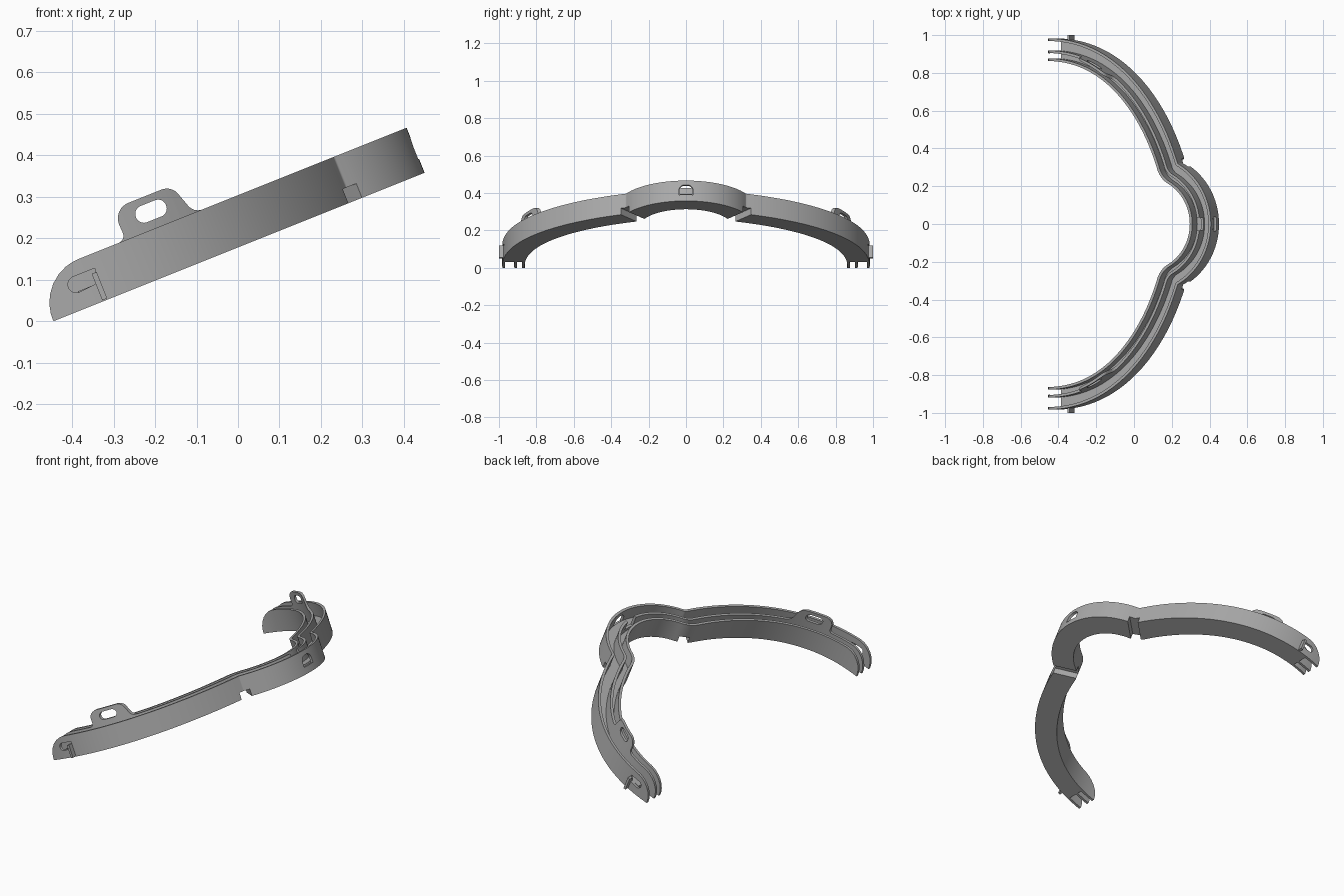
import bpy, bmesh, math
from mathutils import Matrix, Vector

cube = bpy.data.objects.get("Cube")
if cube:
    bpy.data.objects.remove(cube, do_unlink=True)

grey = bpy.data.materials.new("satin_grey")
grey.use_nodes = True
COLOUR = (0.4, 0.4, 0.4, 1)
grey.diffuse_color = COLOUR
grey.node_tree.nodes["Principled BSDF"].inputs["Base Color"].default_value = COLOUR

HEIGHT, FLOOR, WIDTH, THICK = 0.117, 0.045, 0.12, 0.014
TILT = Matrix.Translation((-0.445, 0, 0)) @ Matrix.Rotation(-math.atan(0.4), 4, 'Y')


def unit(deg):
    return Vector((math.cos(math.radians(deg)), math.sin(math.radians(deg))))


# Plan curve: list of (outer point, outward normal), mirrored across y = 0
def plan_curve():
    fillet = 0.01
    hub = Vector((0.598, 0))
    corner = hub + unit(60.5) * (0.366 + fillet)
    p0, c1, c2 = Vector((0, 0.982)), Vector((0.40, 1.0)), Vector((0.66, 0.68))
    p3 = corner - unit(18) * fillet
    half = [(Vector((-0.06, 0.979)), unit(92.6))]
    for i in range(40):
        t = i / 40
        s = 1 - t
        pos = p0 * s**3 + c1 * 3 * s * s * t + c2 * 3 * s * t * t + p3 * t**3
        tan = (c1 - p0) * s * s + (c2 - c1) * 2 * s * t + (p3 - c2) * t * t
        half.append((pos, Vector((-tan.y, tan.x)).normalized()))
    for i in range(9):
        n = unit(18 + 42.5 * i / 8)
        half.append((corner - n * fillet, n))
    for i in range(1, 25):
        n = unit(60.5 * (1 - i / 24))
        half.append((hub + n * 0.366, n))
    flip = [(Vector((p.x, -p.y)), Vector((n.x, -n.y))) for p, n in half[-2::-1]]
    return half + flip


CURVE = plan_curve()


def finish(name, bm):
    bmesh.ops.recalc_face_normals(bm, faces=bm.faces)
    mesh = bpy.data.meshes.new(name)
    bm.to_mesh(mesh)
    bm.free()
    ob = bpy.data.objects.new(name, mesh)
    bpy.context.collection.objects.link(ob)
    mesh.materials.append(grey)
    return ob


# Solid strip following the plan curve between two inward offsets
def strip(name, d0, d1, top):
    bm = bmesh.new()
    rings = []
    for p, n in CURVE:
        a, b = p - n * d0, p - n * d1
        rings.append([bm.verts.new((q.x, q.y, z))
                      for q, z in ((a, 0), (a, top), (b, top), (b, 0))])
    for r, s in zip(rings, rings[1:]):
        for i in range(4):
            j = (i + 1) % 4
            bm.faces.new((r[i], r[j], s[j], s[i]))
    bm.faces.new(rings[0])
    bm.faces.new(rings[-1][::-1])
    return finish(name, bm)


# Round polygon corners; each point is (a, b, radius)
def rounded(points, steps=8):
    out = []
    for i, (x, y, r) in enumerate(points):
        p = Vector((x, y))
        if r == 0:
            out.append(p)
            continue
        u = (Vector(points[i - 1][:2]) - p).normalized()
        v = (Vector(points[(i + 1) % len(points)][:2]) - p).normalized()
        half = u.angle(v) / 2
        a, b = p + u * r / math.tan(half), p + v * r / math.tan(half)
        c = p + (u + v).normalized() * r / math.sin(half)
        for k in range(steps + 1):
            d = (a - c).lerp(b - c, k / steps).normalized()
            out.append(c + d * r)
    return out


# Prism from a side outline (axis Y) or a front outline (axis X)
def prism(name, outline, axis, lo, hi):
    bm = bmesh.new()
    ends = []
    for e in (lo, hi):
        ends.append([bm.verts.new((p.x, e, p.y) if axis == 'Y' else (e, p.x, p.y))
                     for p in outline])
    n = len(outline)
    for i in range(n):
        j = (i + 1) % n
        bm.faces.new((ends[0][i], ends[0][j], ends[1][j], ends[1][i]))
    bm.faces.new(ends[0])
    bm.faces.new(ends[1][::-1])
    return finish(name, bm)


def cut(ob, cutter, operation='DIFFERENCE'):
    mod = ob.modifiers.new("cut", 'BOOLEAN')
    mod.object, mod.operation, mod.solver = cutter, operation, 'EXACT'
    bpy.context.view_layer.update()
    graph = bpy.context.evaluated_depsgraph_get()
    mesh = bpy.data.meshes.new_from_object(ob.evaluated_get(graph))
    ob.modifiers.clear()
    ob.data = mesh


def box_outline(a0, a1, b0, b1):
    return rounded([(a0, b0, 0), (a1, b0, 0), (a1, b1, 0), (a0, b1, 0)])


# Side outlines: plain wall and wall with eyelet tab
nose = [(0, -0.05, 0), (0, HEIGHT, 0.112)]
tail = [(1.1, HEIGHT, 0), (1.1, -0.05, 0)]
tab = [(0.235, HEIGHT, 0.018), (0.232, 0.198, 0.04),
       (0.385, 0.198, 0.035), (0.412, HEIGHT, 0.03)]
plain_side = prism("plain_side_cutter", rounded(nose + tail), 'Y', -1.2, 1.2)
tab_side = prism("tab_side_cutter", rounded(nose + tab + tail), 'Y', -1.2, 1.2)
floor_side = prism("floor_cutter", box_outline(0.082, 1.1, -0.1, 0.2), 'Y', -1.2, 1.2)

# Openings
eyelet = prism("eyelet_cutter", rounded(
    [(0.278, 0.138, 0.02), (0.356, 0.138, 0.02),
     (0.356, 0.18, 0.02), (0.278, 0.18, 0.02)]), 'Y', -1.2, 1.2)
end_window = prism("end_window_cutter", rounded(
    [(0.064, 0.04, 0.02), (0.128, 0.046, 0), (0.14, 0.082, 0),
     (0.064, 0.082, 0.02)]), 'Y', -1.2, 1.2)
centre_window = prism("centre_window_cutter", rounded(
    [(-0.038, 0.036, 0), (0.038, 0.036, 0),
     (0.038, 0.092, 0.03), (-0.038, 0.092, 0.03)]), 'X', 0.9, 1.1)
centre_gap = prism("centre_gap_cutter", box_outline(-0.035, 0.035, 0.062, 0.3), 'X', 0.7, 1.1)

# Grooves under the two bends
grooves = []
for side in (1, -1):
    g = prism("bend_groove_cutter", box_outline(-0.15, 0.15, -0.05, 0.037), 'Y', -0.028, 0.028)
    g.data.transform(Matrix.Translation((0.735, side * 0.285, 0))
                     @ Matrix.Rotation(side * math.radians(40), 4, 'Z'))
    grooves.append(g)

# Channel: floor and three walls
mid = WIDTH / 2 + 0.004
base = strip("channel_floor", THICK, WIDTH - THICK, FLOOR)
outer = strip("outer_wall", 0, THICK, HEIGHT + 0.02)
middle = strip("middle_wall", mid, mid + THICK, 0.23)
inner = strip("inner_wall", WIDTH - THICK, WIDTH, HEIGHT + 0.02)
cut(base, floor_side, 'INTERSECT')
cut(outer, plain_side, 'INTERSECT')
cut(middle, tab_side, 'INTERSECT')
cut(inner, plain_side, 'INTERSECT')
parts = [base, outer, middle, inner]
for part in parts:
    for g in grooves:
        cut(part, g)
cut(outer, end_window)
cut(outer, centre_window)
cut(middle, eyelet)
cut(middle, centre_gap)

# Small upright catches on the outer wall ends
for label, lo, hi in (("left", 0.975, 1.0), ("right", -1.0, -0.975)):
    parts.append(prism(label + "_catch", box_outline(0.128, 0.141, 0.003, 0.072), 'Y', lo, hi))

for cutter in [plain_side, tab_side, floor_side, eyelet, end_window,
               centre_window, centre_gap] + grooves:
    bpy.data.objects.remove(cutter, do_unlink=True)

# Tilt everything and shade
bpy.ops.object.select_all(action='DESELECT')
for part in parts:
    part.data.transform(TILT)
    part.select_set(True)
bpy.context.view_layer.objects.active = outer
bpy.ops.object.shade_smooth_by_angle(angle=math.radians(30))
